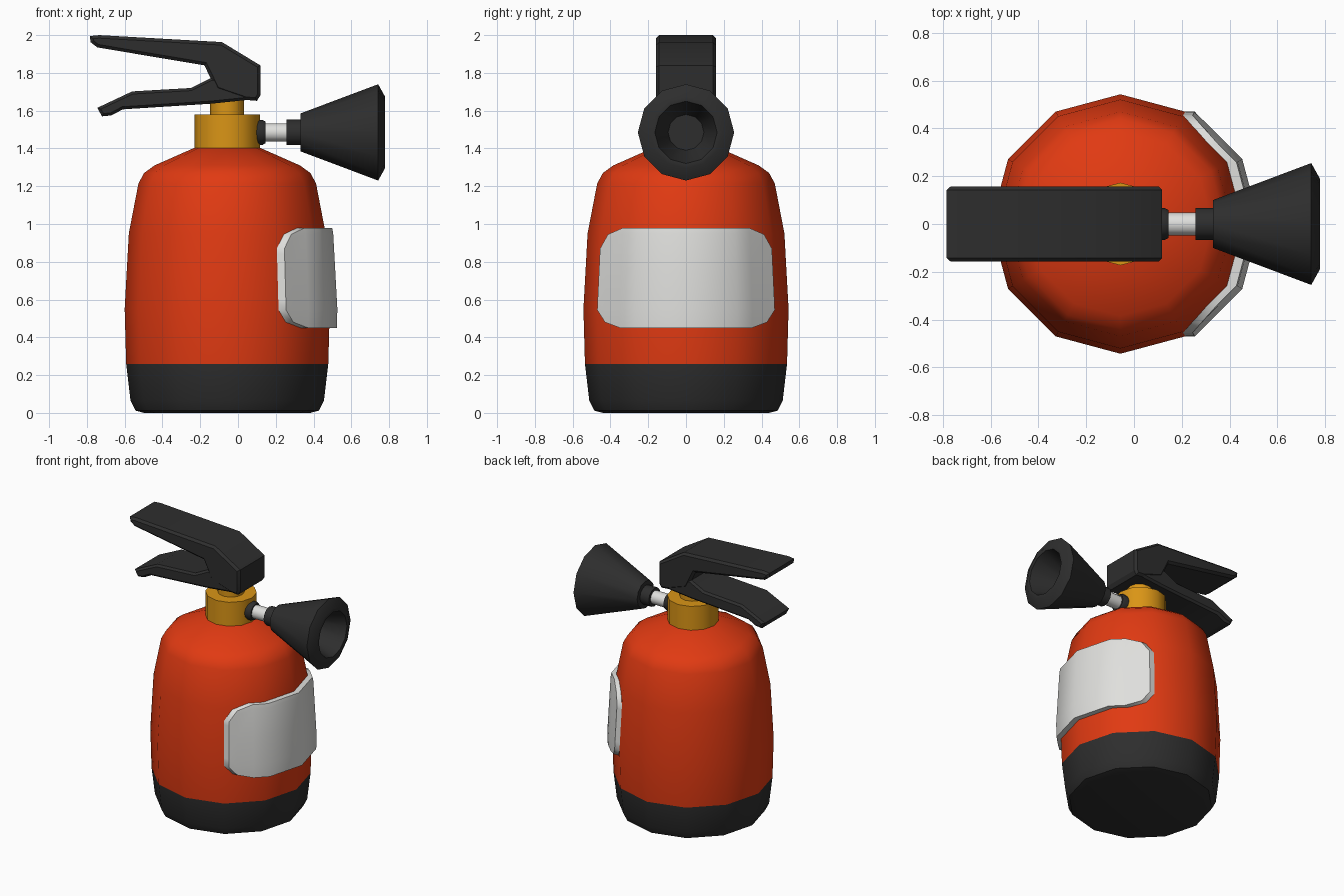
import bpy, bmesh, math
from mathutils import Vector

if "Cube" in bpy.data.objects:
    bpy.data.objects.remove(bpy.data.objects["Cube"])

AX = -0.057      # x of the bottle axis
NZ = 1.485       # height of the nozzle axis
SIDES = 12


def material(name, rgb):
    m = bpy.data.materials.new(name)
    m.diffuse_color = (*rgb, 1)
    m.use_nodes = True
    m.node_tree.nodes["Principled BSDF"].inputs["Base Color"].default_value = m.diffuse_color
    return m


RED = material("red_orange", (0.75, 0.042, 0.006))
BLACK = material("black", (0.027, 0.027, 0.027))
YELLOW = material("brass_yellow", (0.70, 0.30, 0.008))
WHITE = material("white", (0.74, 0.74, 0.72))


def finish(bm, name, mats, angle=40):
    bmesh.ops.recalc_face_normals(bm, faces=bm.faces)
    me = bpy.data.meshes.new(name)
    bm.to_mesh(me)
    bm.free()
    for m in mats:
        me.materials.append(m)
    for p in me.polygons:
        p.use_smooth = True
    me.set_sharp_from_angle(angle=math.radians(angle))
    ob = bpy.data.objects.new(name, me)
    bpy.context.collection.objects.link(ob)
    return ob


def lathe(name, profile, mat, along_x=False):
    """Revolve (radius, height) points round the bottle or nozzle axis."""
    bm = bmesh.new()
    rings = []
    for r, h in profile:
        ring = []
        for i in range(SIDES):
            a = math.tau * i / SIDES
            c, s = r * math.cos(a), r * math.sin(a)
            ring.append(bm.verts.new((h, c, NZ + s) if along_x else (AX + c, s, h)))
        rings.append(ring)
    for a, b in zip(rings, rings[1:]):
        for i in range(SIDES):
            j = (i + 1) % SIDES
            bm.faces.new((a[i], a[j], b[j], b[i]))
    bm.faces.new(rings[0])
    bm.faces.new(rings[-1])
    return finish(bm, name, mat)


def plate(name, outline, half, bevel):
    """Extrude an xz outline across y with bevelled edges."""
    bm = bmesh.new()
    f = bm.faces.new([bm.verts.new((x, -half, z)) for x, z in outline])
    ext = bmesh.ops.extrude_face_region(bm, geom=[f])
    for v in ext["geom"]:
        if isinstance(v, bmesh.types.BMVert):
            v.co.y = half
    rim = [e for e in bm.edges if abs(e.verts[0].co.y - e.verts[1].co.y) < 1e-5]
    bmesh.ops.bevel(bm, geom=rim, offset=bevel, segments=1, affect='EDGES')
    return finish(bm, name, [BLACK], 30)


# Bottle with black foot
BODY = [(0.44, 0.0), (0.485, 0.012), (0.512, 0.065), (0.535, 0.26), (0.543, 0.55),
        (0.521, 0.95), (0.470, 1.215), (0.44, 1.27), (0.385, 1.31), (0.17, 1.405)]
body = lathe("bottle", BODY, [RED, BLACK])
for p in body.data.polygons:
    p.material_index = 1 if p.center.z < 0.26 else 0

# Brass collar and stem
lathe("collar", [(0.173, 1.395), (0.173, 1.58)], [YELLOW])
lathe("stem", [(0.09, 1.57), (0.09, 1.68)], [YELLOW])

# Nozzle: pipe, two rings, hollow horn
lathe("nozzle_pipe", [(0.048, 0.08), (0.048, 0.28)], [WHITE], True)
lathe("inner_ring", [(0.066, 0.09), (0.066, 0.13), (0.058, 0.145)], [BLACK], True)
lathe("outer_ring", [(0.068, 0.257), (0.068, 0.335)], [BLACK], True)
lathe("horn", [(0.10, 0.33), (0.255, 0.742), (0.19, 0.778), (0.165, 0.776), (0.095, 0.56)],
      [BLACK], True)

# Squeeze handle and carrying lever
plate("top_handle", [(-0.785, 1.995), (-0.735, 2.0), (-0.085, 1.963), (0.118, 1.84),
                     (0.118, 1.68), (0.10, 1.652), (0.04, 1.657), (-0.115, 1.71),
                     (-0.178, 1.84), (-0.745, 1.935), (-0.78, 1.962)], 0.158, 0.016)
plate("lower_lever", [(-0.745, 1.615), (-0.72, 1.57), (-0.67, 1.575), (-0.61, 1.607),
                      (-0.14, 1.637), (0.08, 1.66), (0.03, 1.75), (-0.14, 1.775),
                      (-0.25, 1.72), (-0.56, 1.702)], 0.155, 0.014)


# Label: a patch of the bottle surface pushed out along x
def on_bottle(u, z):
    """u counts bottle sides away from the +x corner."""
    for (r0, z0), (r1, z1) in zip(BODY, BODY[1:]):
        if z0 <= z <= z1:
            r = r0 + (r1 - r0) * (z - z0) / (z1 - z0)
    k = math.floor(u)
    a, b = (Vector((math.cos(t), math.sin(t), 0)) for t in (k * math.pi / 6, (k + 1) * math.pi / 6))
    p = a.lerp(b, u - k) * r
    return Vector((AX + p.x, p.y, z))


half = [(2, 0.545, 0.87), (1.8, 0.48, 0.945), (1.4, 0.45, 0.98), (1, 0.45, 0.98)]
columns = [(-u, a, b) for u, a, b in half] + [(0, 0.45, 0.98)] + half[::-1]
bm = bmesh.new()
grid = []
for u, lo, hi in columns:
    heights = [lo, 0.55 if lo < 0.54 else 0.6, 0.75, hi - 0.03, hi]
    grid.append([bm.verts.new(on_bottle(u, z) - Vector((0.01, 0, 0))) for z in heights])
for a, b in zip(grid, grid[1:]):
    for j in range(4):
        bm.faces.new((a[j], b[j], b[j + 1], a[j + 1]))
ext = bmesh.ops.extrude_face_region(bm, geom=bm.faces[:], use_keep_orig=True)
for v in ext["geom"]:
    if isinstance(v, bmesh.types.BMVert):
        v.co.x += 0.05
finish(bm, "label", [WHITE])
